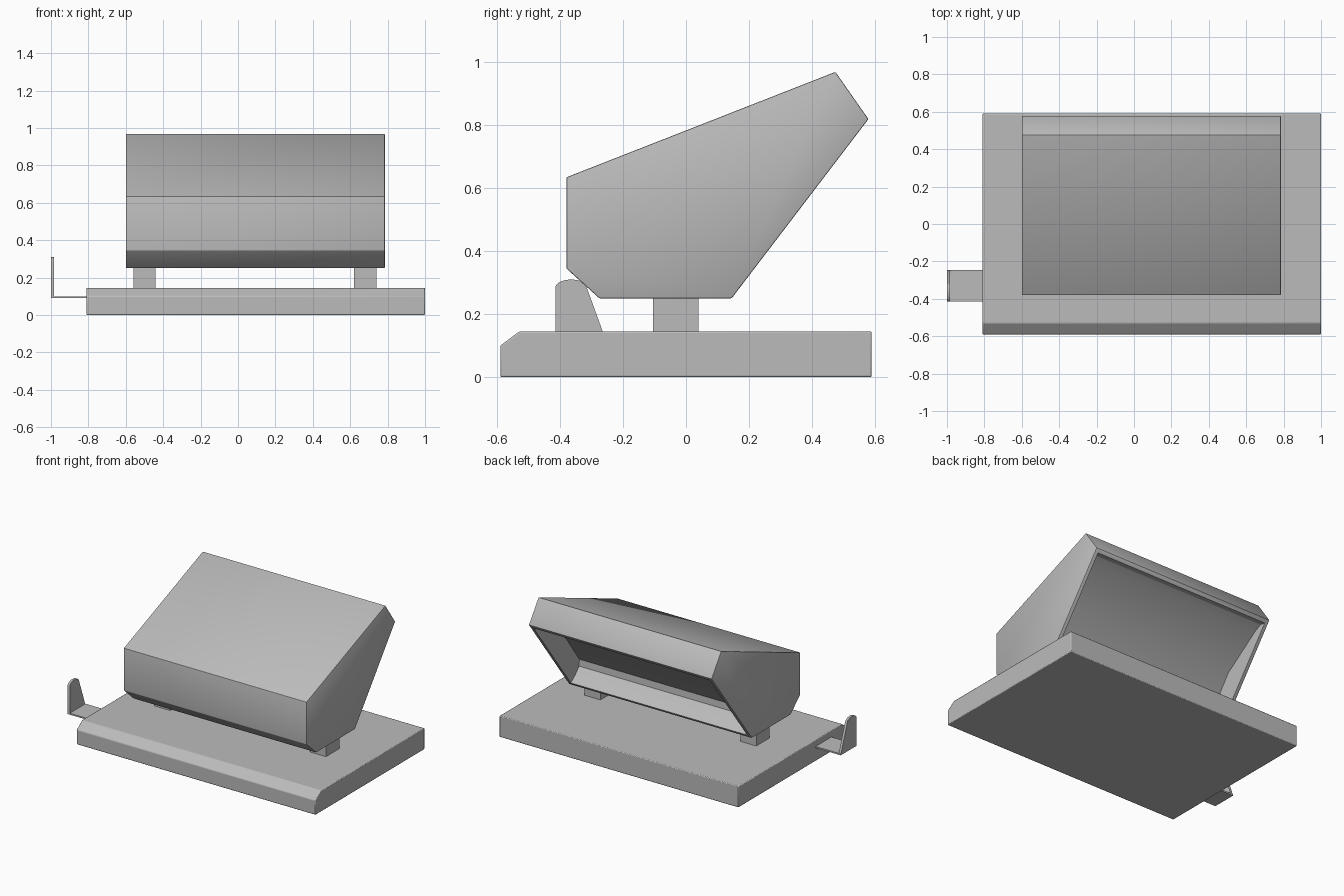
import bpy, bmesh, math
from mathutils import Vector

cube = bpy.data.objects.get("Cube")
if cube:
    bpy.data.objects.remove(cube, do_unlink=True)

grey = bpy.data.materials.new("plain grey")
grey.use_nodes = True
grey.diffuse_color = (0.5, 0.5, 0.5, 1)
grey.node_tree.nodes["Principled BSDF"].inputs["Base Color"].default_value = (0.5, 0.5, 0.5, 1)


def extrude_x(name, profile, x0, x1, bevel=0.0):
    """Sweep a (y, z) profile along x into a closed solid."""
    bm = bmesh.new()
    face = bm.faces.new([bm.verts.new((x0, y, z)) for y, z in profile])
    out = bmesh.ops.extrude_face_region(bm, geom=[face])
    moved = [g for g in out["geom"] if isinstance(g, bmesh.types.BMVert)]
    bmesh.ops.translate(bm, verts=moved, vec=(x1 - x0, 0, 0))
    bmesh.ops.recalc_face_normals(bm, faces=bm.faces)
    mesh = bpy.data.meshes.new(name)
    bm.to_mesh(mesh)
    bm.free()
    mesh.materials.append(grey)
    obj = bpy.data.objects.new(name, mesh)
    bpy.context.collection.objects.link(obj)
    if bevel:
        mod = obj.modifiers.new("soft edges", "BEVEL")
        mod.width, mod.segments = bevel, 2
    return obj


def box(name, x0, x1, y0, y1, z0, z1):
    return extrude_x(name, [(y0, z0), (y1, z0), (y1, z1), (y0, z1)], x0, x1)


# Base slab with a chamfered front edge
extrude_x("base", [(-0.59, 0), (0.59, 0), (0.59, 0.145), (-0.53, 0.145), (-0.59, 0.1)],
          -0.81, 1.0, 0.005)

# Feet carrying the hood
for side, x in (("right", -0.56), ("left", 0.62)):
    box(side + "_foot", x, x + 0.12, -0.105, 0.04, 0.14, 0.26)

# Hood body
low, high = Vector((0.145, 0.25)), Vector((0.58, 0.82))
hood = extrude_x("hood", [(-0.38, 0.345), (-0.38, 0.635), (0.475, 0.97),
                          high, low, (-0.275, 0.25)], -0.6, 0.785, 0.004)

# Pocket in the sloping back: points are (distance up the slope, depth)
up = (high - low).normalized()
inward = Vector((-up.y, up.x))
pocket = [(0.025, -0.05), (0.025, 0.06), (0.035, 0.12), (0.07, 0.15), (0.32, 0.155),
          (0.62, 0.06), (0.67, 0.035), (0.69, 0), (0.69, -0.05)]
cutter = extrude_x("pocket_cutter", [low + up * t + inward * d for t, d in pocket],
                   -0.575, 0.76)
cutter.hide_render = True
cutter.hide_set(True)
cut = hood.modifiers.new("pocket", "BOOLEAN")
cut.operation, cut.solver, cut.object = "DIFFERENCE", "EXACT", cutter
bpy.context.view_layer.objects.active = hood
for mod in list(hood.modifiers):
    bpy.ops.object.modifier_apply(modifier=mod.name)
bpy.data.objects.remove(cutter, do_unlink=True)

# Side bracket: thin arm and upright tab with a rounded top
box("bracket_arm", -1.0, -0.80, -0.415, -0.245, 0.09, 0.1)
arch = [(-0.365 - 0.05 * math.cos(a), 0.285 + 0.025 * math.sin(a))
        for a in (math.pi * i / 12 for i in range(11))]
extrude_x("bracket_tab", [(-0.415, 0.09)] + arch + [(-0.31, 0.27), (-0.245, 0.09)],
          -1.0, -0.983)

# Smooth shading that keeps the edges sharp
bpy.ops.object.select_all(action="DESELECT")
for obj in bpy.context.collection.objects:
    if obj.type == "MESH" and grey.name in obj.data.materials:
        obj.select_set(True)
        bpy.context.view_layer.objects.active = obj
bpy.ops.object.shade_smooth_by_angle(angle=math.radians(30))
